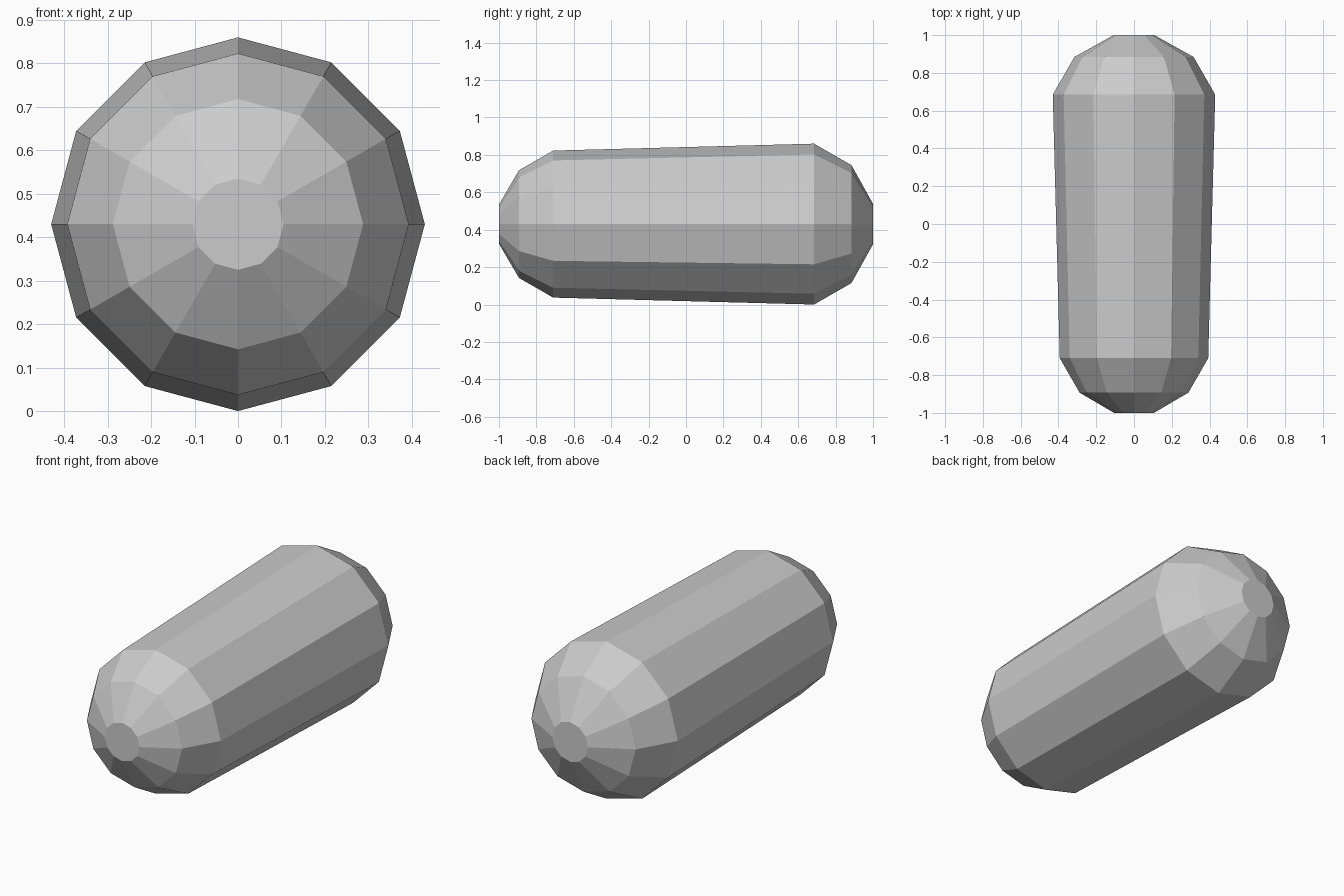
import bpy, bmesh, math

if "Cube" in bpy.data.objects:
    bpy.data.objects.remove(bpy.data.objects["Cube"])

SIDES = 12
CENTRE_Z = 0.43
# (y, radius) of each ring, front to back
RINGS = [(-1.0, 0.105), (-0.893, 0.288), (-0.71, 0.393),
         (0.685, 0.43), (0.885, 0.315), (1.0, 0.108)]

grey = bpy.data.materials.new("light grey")
grey.diffuse_color = (0.6, 0.6, 0.6, 1)
grey.use_nodes = True
grey.node_tree.nodes["Principled BSDF"].inputs["Base Color"].default_value = grey.diffuse_color

# Tapered capsule body: rings along y, bridged by quads, flat end caps
bm = bmesh.new()
loops = []
for y, r in RINGS:
    loops.append([bm.verts.new((r * math.sin(math.tau * i / SIDES), y,
                                CENTRE_Z + r * math.cos(math.tau * i / SIDES)))
                  for i in range(SIDES)])
for a, b in zip(loops, loops[1:]):
    for i in range(SIDES):
        j = (i + 1) % SIDES
        bm.faces.new((a[i], a[j], b[j], b[i]))
bm.faces.new(loops[0])
bm.faces.new(loops[-1])
bmesh.ops.recalc_face_normals(bm, faces=bm.faces)

mesh = bpy.data.meshes.new("capsule_body")
bm.to_mesh(mesh)
bm.free()
mesh.materials.append(grey)
body = bpy.data.objects.new("capsule_body", mesh)
bpy.context.collection.objects.link(body)
